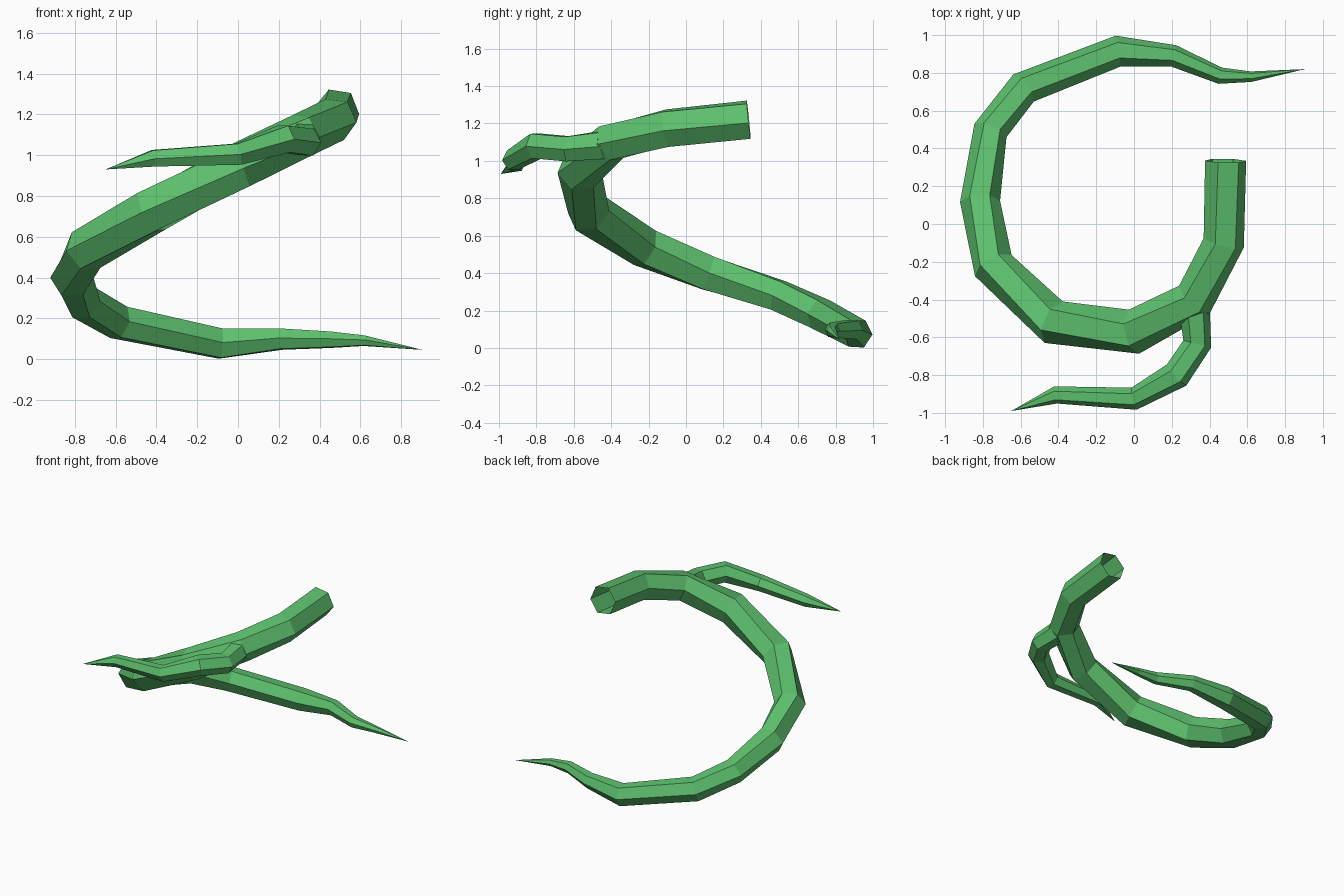
import bpy, bmesh, math
from mathutils import Vector

SIDES = 6
UP = Vector((0, 0, 1))

cube = bpy.data.objects.get("Cube")
if cube:
    bpy.data.objects.remove(cube, do_unlink=True)

green = bpy.data.materials.new("leaf green")
green.use_nodes = True
colour = (0.11, 0.53, 0.155, 1)
green.diffuse_color = colour
green.node_tree.nodes["Principled BSDF"].inputs["Base Color"].default_value = colour


def tendril(name, stations, tip, tilt):
    """Hexagonal tube through (x, y, z, radius) stations, closing in a point."""
    bm = bmesh.new()
    centres = [Vector(s[:3]) for s in stations] + [Vector(tip)]
    rings = []
    for i, station in enumerate(stations):
        # The ring lies across the bisector of its two neighbouring segments
        ahead = (centres[i + 1] - centres[i]).normalized()
        behind = (centres[i] - centres[i - 1]).normalized() if i else ahead
        along = (ahead + behind).normalized()
        side = UP.cross(along).normalized()
        rise = along.cross(side)
        twist = math.radians(tilt) * abs(1 - 2 * i / len(stations))
        ring = []
        for k in range(SIDES):
            a = math.tau * k / SIDES + twist
            offset = side * math.cos(a) + rise * math.sin(a)
            ring.append(bm.verts.new(centres[i] + offset * station[3]))
        rings.append(ring)
    # Side walls, pointed tip and starting cap
    for a, b in zip(rings, rings[1:]):
        for k in range(SIDES):
            n = (k + 1) % SIDES
            bm.faces.new((a[k], a[n], b[n], b[k]))
    point = bm.verts.new(tip)
    for k in range(SIDES):
        bm.faces.new((rings[-1][k], rings[-1][(k + 1) % SIDES], point))
    bm.faces.new(rings[0])
    bmesh.ops.recalc_face_normals(bm, faces=bm.faces)
    mesh = bpy.data.meshes.new(name)
    bm.to_mesh(mesh)
    bm.free()
    mesh.materials.append(green)
    obj = bpy.data.objects.new(name, mesh)
    bpy.context.collection.objects.link(obj)
    return obj


# Main vine: stem at the top, curling down to the tail
main_path = [
    (0.485, 0.335, 1.22, 0.11),
    (0.475, -0.1, 1.175, 0.11),
    (0.32, -0.4, 1.1, 0.11),
    (0, -0.57, 0.945, 0.12),
    (-0.425, -0.52, 0.725, 0.12),
    (-0.745, -0.22, 0.535, 0.112),
    (-0.815, 0.12, 0.4, 0.106),
    (-0.76, 0.495, 0.28, 0.092),
    (-0.585, 0.72, 0.18, 0.09),
    (-0.085, 0.915, 0.076, 0.083),
    (0.21, 0.89, 0.098, 0.058),
    (0.457, 0.785, 0.095, 0.044),
    (0.62, 0.78, 0.09, 0.028),
]
vine = tendril("main_vine", main_path, (0.905, 0.82, 0.045), -9)

# Side shoot: forks off forwards and bends to the right
shoot_path = [
    (0.315, -0.4, 1.09, 0.085),
    (0.335, -0.635, 1.065, 0.076),
    (0.225, -0.8, 1.08, 0.076),
    (0, -0.925, 1.005, 0.06),
    (-0.415, -0.905, 0.985, 0.046),
]
shoot = tendril("side_shoot", shoot_path, (-0.65, -0.99, 0.93), -5)

# Fuse the shoot into the vine
fuse = vine.modifiers.new("fuse shoot", 'BOOLEAN')
fuse.operation = 'UNION'
fuse.solver = 'EXACT'
fuse.object = shoot
bpy.context.view_layer.objects.active = vine
bpy.ops.object.modifier_apply(modifier=fuse.name)
bpy.data.objects.remove(shoot, do_unlink=True)

# Leave the cut stem open
start = Vector(main_path[0][:3])
bm = bmesh.new()
bm.from_mesh(vine.data)
caps = [f for f in bm.faces if (f.calc_center_median() - start).length < 0.03]
bmesh.ops.delete(bm, geom=caps, context='FACES')
bm.to_mesh(vine.data)
bm.free()
